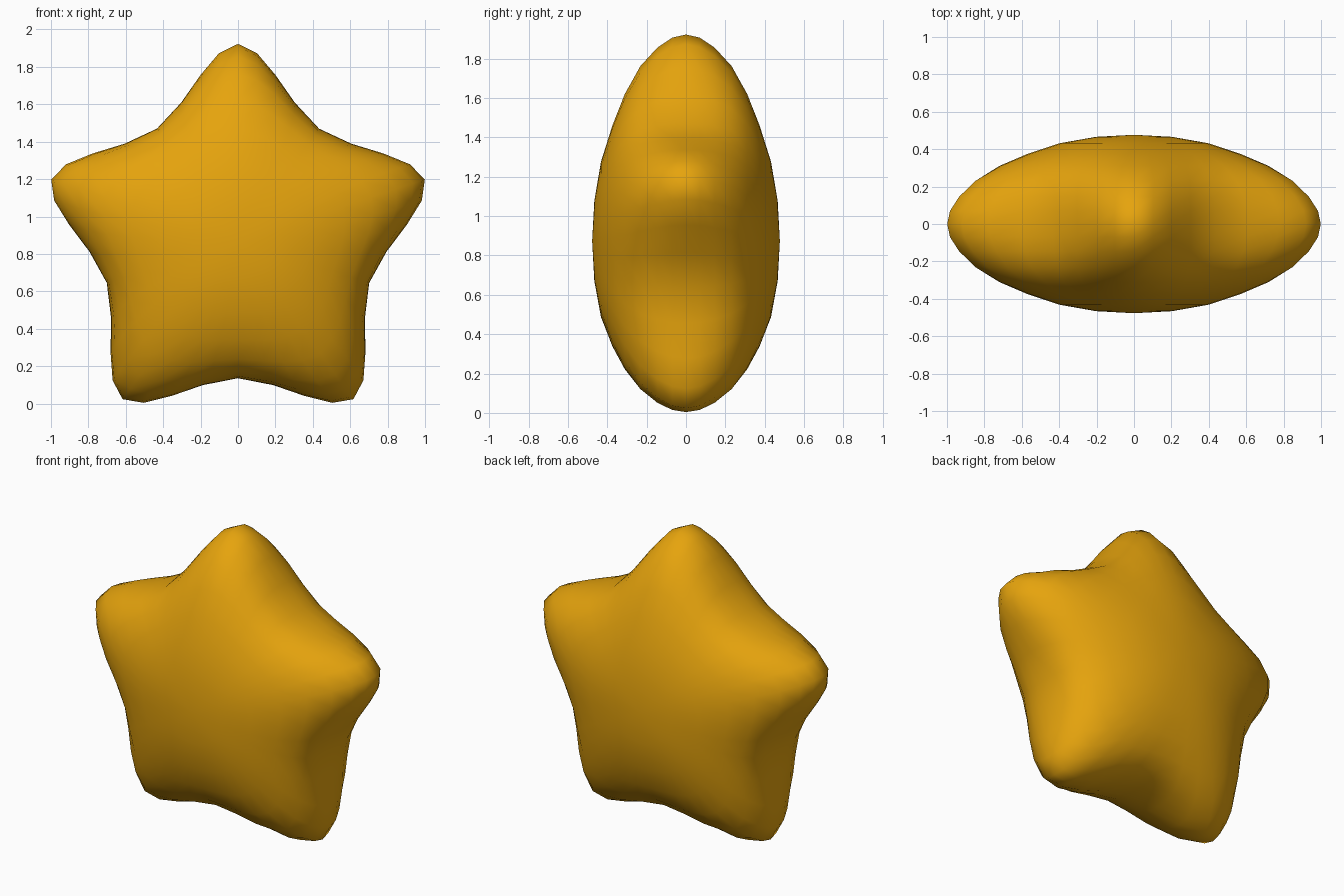
import bpy, bmesh, math

if "Cube" in bpy.data.objects:
    bpy.data.objects.remove(bpy.data.objects["Cube"])

CENTRE_Z = 0.873
RADIUS = 1.05
# half of one arm outline: (distance along arm axis, sideways offset), tip to valley
HALF_ARM = [(1.05, 0.0), (1.0, 0.102), (0.883, 0.201), (0.737, 0.303), (0.597, 0.433)]
# puffy cross-section: (outline scale, depth) from rim to centre
SECTION = [(1.0, 0.0), (0.985, 0.07), (0.936, 0.146), (0.847, 0.232), (0.712, 0.311),
           (0.56, 0.374), (0.385, 0.432), (0.195, 0.466), (0.0, 0.477)]

# full star outline in the xz plane
arm = [(a, -s) for a, s in HALF_ARM[:0:-1]] + HALF_ARM[:-1]
outline = []
for k in range(5):
    t = k * math.tau / 5
    for a, s in arm:
        outline.append((a * math.sin(t) + s * math.cos(t),
                        a * math.cos(t) - s * math.sin(t)))
n = len(outline)


def ring_point(i, s):
    """Outline point scaled by s, blending from star at the rim to circle at the centre."""
    x, z = outline[i]
    ang = (i - 4) * math.tau / n
    w = s * s
    return (s * (w * x + (1 - w) * RADIUS * math.sin(ang)),
            s * (w * z + (1 - w) * RADIUS * math.cos(ang)))


# rings from front to back, closed by a centre point on each side
bm = bmesh.new()
levels = [(s, -y) for s, y in SECTION[-2::-1]] + SECTION[1:-1]
rings = []
for s, y in levels:
    pts = [ring_point(i, s) for i in range(n)]
    rings.append([bm.verts.new((x, y, CENTRE_Z + z)) for x, z in pts])
for a, b in zip(rings, rings[1:]):
    for i in range(n):
        j = (i + 1) % n
        bm.faces.new((a[i], a[j], b[j], b[i]))
for ring, y in ((rings[0], -SECTION[-1][1]), (rings[-1], SECTION[-1][1])):
    pole = bm.verts.new((0, y, CENTRE_Z))
    for i in range(n):
        bm.faces.new((ring[i], ring[(i + 1) % n], pole))
bmesh.ops.recalc_face_normals(bm, faces=bm.faces)
for f in bm.faces:
    f.smooth = True

mesh = bpy.data.meshes.new("puffy_star")
bm.to_mesh(mesh)
bm.free()
star = bpy.data.objects.new("puffy_star", mesh)
bpy.context.collection.objects.link(star)

gold = bpy.data.materials.new("golden_yellow")
gold.diffuse_color = (0.79, 0.37, 0.004, 1)
gold.use_nodes = True
gold.node_tree.nodes["Principled BSDF"].inputs["Base Color"].default_value = gold.diffuse_color
mesh.materials.append(gold)
